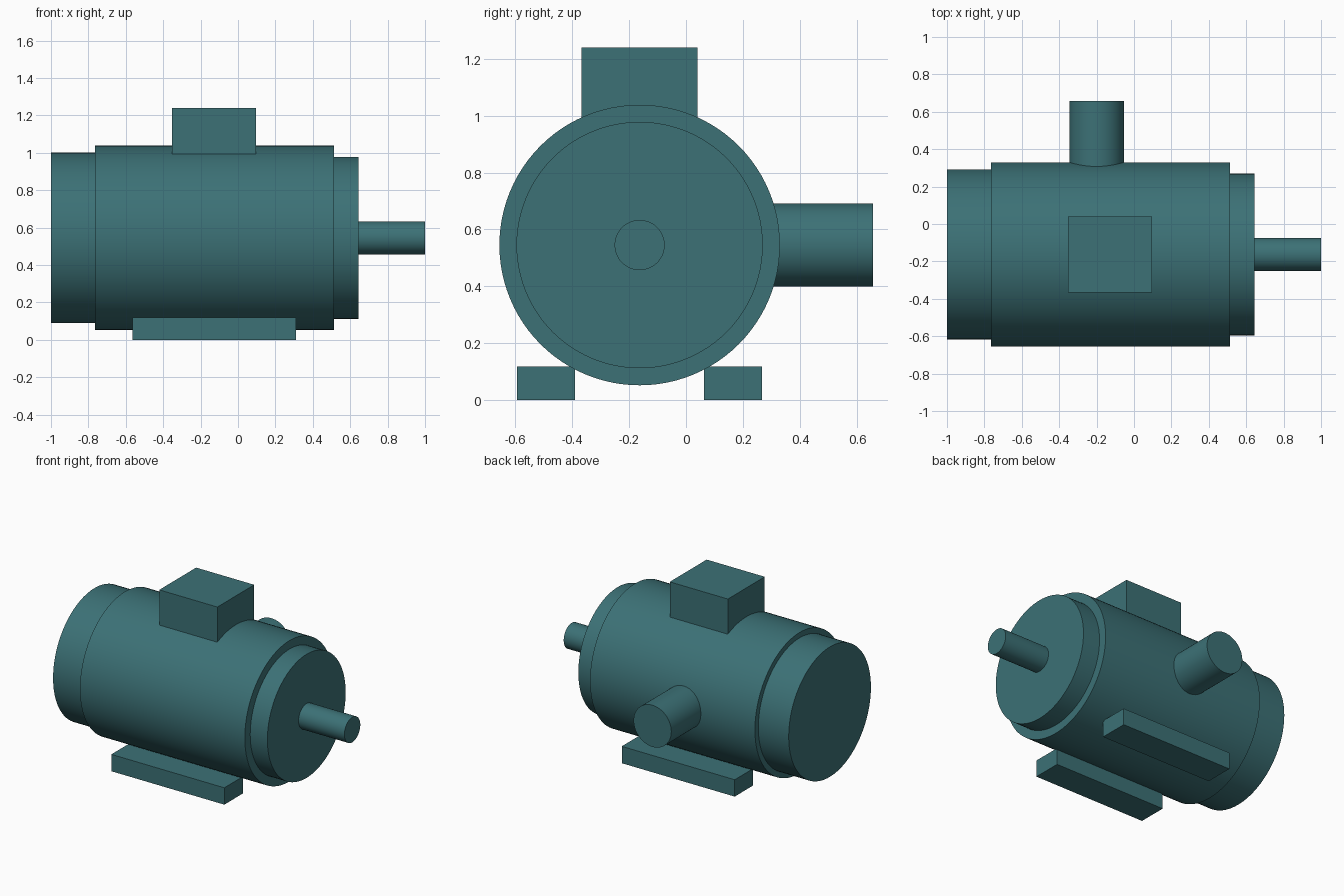
import bpy
import math
from mathutils import Vector

cube = bpy.data.objects.get("Cube")
if cube:
    bpy.data.objects.remove(cube, do_unlink=True)

# Single teal paint
teal = bpy.data.materials.new("teal_paint")
teal.use_nodes = True
colour = (0.045, 0.165, 0.181, 1)
teal.diffuse_color = colour
teal.node_tree.nodes["Principled BSDF"].inputs["Base Color"].default_value = colour

AXIS_Y, AXIS_Z = -0.163, 0.545  # motor centreline


def finish(name):
    obj = bpy.context.object
    obj.name = name
    obj.data.materials.append(teal)
    return obj


def cylinder(name, start, end, radius):
    start, end = Vector(start), Vector(end)
    span = end - start
    bpy.ops.mesh.primitive_cylinder_add(
        vertices=96, radius=radius, depth=span.length, location=(start + end) / 2,
        rotation=span.to_track_quat("Z", "Y").to_euler())
    bpy.ops.object.shade_smooth_by_angle(angle=math.radians(30))
    return finish(name)


def box(name, low, high):
    low, high = Vector(low), Vector(high)
    bpy.ops.mesh.primitive_cube_add(size=1, location=(low + high) / 2)
    bpy.context.object.scale = high - low
    bpy.ops.object.transform_apply(location=False, rotation=False, scale=True)
    return finish(name)


# Turned parts along the centreline
for name, x0, x1, radius in (
        ("rear_cover", -1.0, -0.765, 0.455),
        ("motor_body", -0.765, 0.512, 0.493),
        ("front_flange", 0.512, 0.645, 0.433),
        ("drive_shaft", 0.645, 1.0, 0.088)):
    cylinder(name, (x0, AXIS_Y, AXIS_Z), (x1, AXIS_Y, AXIS_Z), radius)

# Side outlet, starting inside the body
cylinder("side_outlet", (-0.2, AXIS_Y + 0.4, AXIS_Z), (-0.2, 0.657, AXIS_Z), 0.146)

# Terminal box on top
box("terminal_box", (-0.353, AXIS_Y - 0.204, 0.9), (0.097, AXIS_Y + 0.204, 1.24))

# Mounting feet, mirrored about the centreline
for name, side in (("front_foot", -1), ("back_foot", 1)):
    inner, outer = sorted((AXIS_Y + side * 0.227, AXIS_Y + side * 0.431))
    box(name, (-0.565, inner, 0), (0.31, outer, 0.118))
